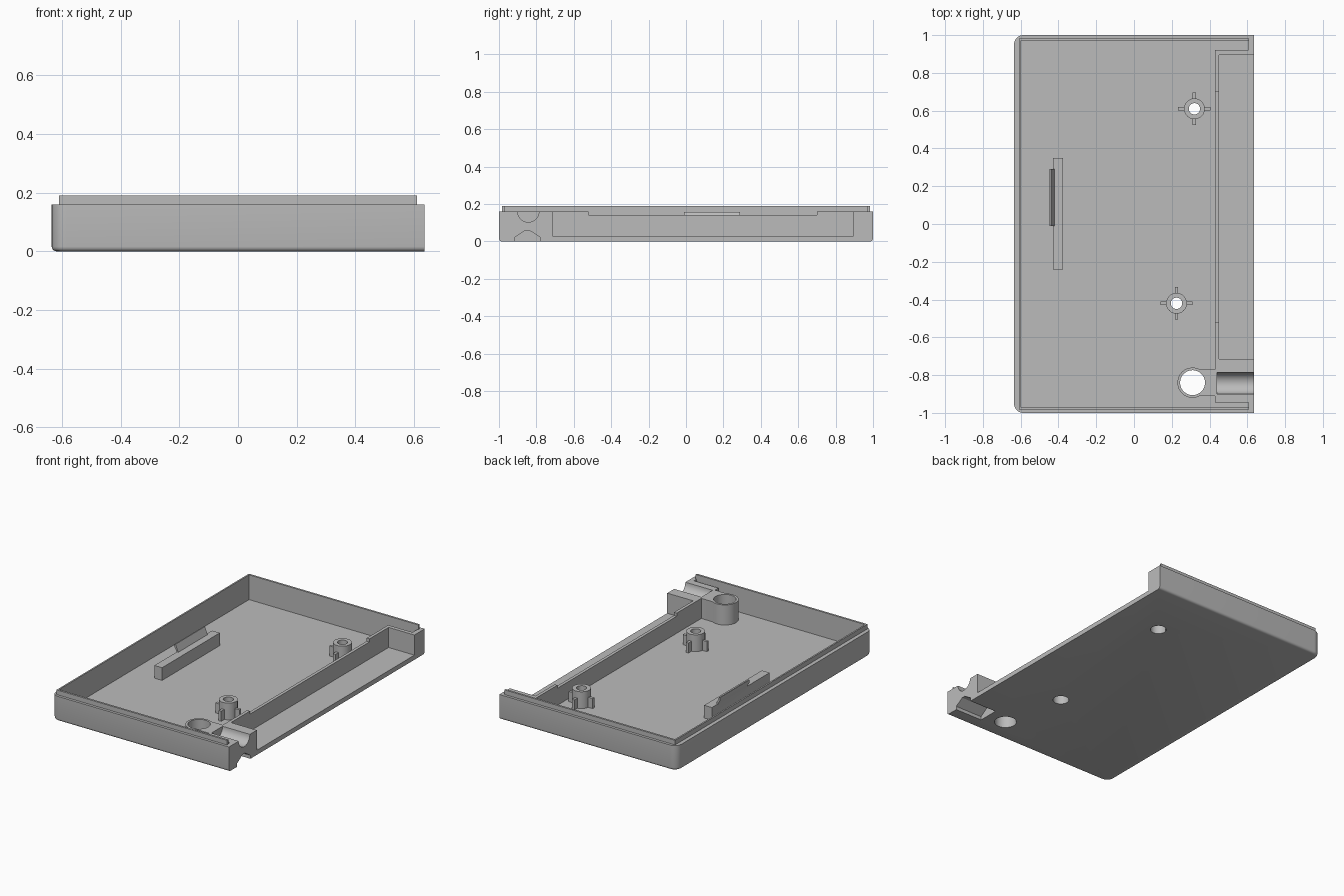
import bpy, bmesh
from math import sin, cos, pi, radians
from mathutils import Matrix

old = bpy.data.objects.get("Cube")
if old:
    bpy.data.objects.remove(old, do_unlink=True)

grey = bpy.data.materials.new("plain grey")
grey.use_nodes = True
colour = (0.5, 0.5, 0.5, 1)
grey.diffuse_color = colour
grey.node_tree.nodes["Principled BSDF"].inputs["Base Color"].default_value = colour


def finish(name, bm):
    bmesh.ops.recalc_face_normals(bm, faces=bm.faces[:])
    me = bpy.data.meshes.new(name)
    bm.to_mesh(me)
    bm.free()
    me.materials.append(grey)
    ob = bpy.data.objects.new(name, me)
    bpy.context.collection.objects.link(ob)
    return ob


def box(name, x, y, z):
    bm = bmesh.new()
    bmesh.ops.create_cube(bm, size=1)
    for v in bm.verts:
        v.co = [r[0] if c < 0 else r[1] for c, r in zip(v.co, (x, y, z))]
    return finish(name, bm)


def cylinder(name, x, y, r, z0, z1, sides=48):
    bm = bmesh.new()
    bmesh.ops.create_cone(bm, cap_ends=True, segments=sides, radius1=r, radius2=r,
                          depth=z1 - z0, matrix=Matrix.Translation((x, y, (z0 + z1) / 2)))
    return finish(name, bm)


def prism(name, pts, axis, a, b):
    """Extrude a 2D outline along the given axis from a to b."""
    bm = bmesh.new()
    place = {"x": lambda p: (a, p[0], p[1]), "y": lambda p: (p[0], a, p[1]),
             "z": lambda p: (p[0], p[1], a)}[axis]
    face = bm.faces.new([bm.verts.new(place(p)) for p in pts])
    new = bmesh.ops.extrude_face_region(bm, geom=[face])["geom"]
    shift = [(b - a) * (axis == k) for k in "xyz"]
    bmesh.ops.translate(bm, vec=shift, verts=[g for g in new if isinstance(g, bmesh.types.BMVert)])
    return finish(name, bm)


def combine(target, other, operation):
    """Apply a boolean and discard the second body."""
    mod = target.modifiers.new("join", "BOOLEAN")
    mod.operation, mod.object, mod.solver = operation, other, "EXACT"
    bpy.context.view_layer.update()
    me = bpy.data.meshes.new_from_object(
        target.evaluated_get(bpy.context.evaluated_depsgraph_get()))
    target.modifiers.clear()
    target.data = me
    bpy.data.objects.remove(other, do_unlink=True)


def add(target, other):
    combine(target, other, "UNION")


def cut(target, other):
    combine(target, other, "DIFFERENCE")


X, TOP, FLOOR = 0.635, 0.16, 0.03
HOLE = (0.31, -0.84)
POSTS = [(0.32, 0.61), (0.225, -0.42)]

# Outer body: two rounded corners and a softened bottom edge
R = 0.05
outline = [(X, -1), (X, 1)]
for cy, start in ((1 - R, pi / 2), (R - 1, pi)):
    for i in range(9):
        t = start + i * pi / 16
        outline.append((R - X + R * cos(t), cy + R * sin(t)))
tray = prism("case_tray", outline, "z", 0, TOP)
bm = bmesh.new()
bm.from_mesh(tray.data)
bottom = [e for e in bm.edges if all(v.co.z < 0.001 for v in e.verts)
          and not all(v.co.x > X - 0.001 for v in e.verts)]
bmesh.ops.bevel(bm, geom=bottom, offset=0.016, segments=4, profile=0.5, affect="EDGES")
bm.to_mesh(tray.data)
bm.free()

# Raised lip on three sides
add(tray, box("lip", (-0.61, 0.61), (-0.983, 0.983), (0.1, 0.19)))
cut(tray, box("lip_inside", (-0.6, 0.8), (-0.97, 0.97), (TOP, 0.3)))

# Main cavity, leaving the side wall and the hole sleeve standing
cavity = box("cavity", (-0.6, 0.605), (-0.97, 0.97), (FLOOR, 0.25))
cut(cavity, box("side_wall", (0.43, 0.8), (-0.945, 0.92), (-0.1, 0.4)))
cut(cavity, box("sleeve_web", (HOLE[0], 0.5), (-0.91, -0.77), (-0.1, 0.4)))
cut(cavity, cylinder("sleeve", *HOLE, 0.08, -0.1, 0.4))
cut(tray, cavity)

# Open side pocket and its lowered wall
cut(tray, box("pocket", (0.45, 0.8), (-0.715, 0.895), (FLOOR, 0.3)))
cut(tray, box("wall_step", (0.4, 0.5), (-0.52, 0.7), (0.14, 0.3)))

# Cable groove above and notch below the corner block
groove = [(-0.843 + 0.057 * cos(i * pi / 16), TOP + 0.057 * sin(i * pi / 16)) for i in range(32)]
cut(tray, prism("groove", groove, "x", 0.44, 0.8))
notch = [(-0.915, -0.1), (-0.915, 0.022), (-0.86, 0.058), (-0.836, 0.058), (-0.78, 0.022), (-0.78, -0.1)]
cut(tray, prism("notch", notch, "x", 0.44, 0.8))

# Screw posts with cross fins
for x, y in POSTS:
    add(tray, cylinder("post", x, y, 0.055, 0.015, 0.138))
    for dx, dy in ((1, 0), (-1, 0), (0, 1), (0, -1)):
        ends = [sorted((c + d * 0.045, c + d * 0.086)) if d else (c - 0.009, c + 0.009)
                for c, d in ((x, dx), (y, dy))]
        add(tray, box("fin", *ends, (0.017, 0.095)))
    cut(tray, cylinder("screw_hole", x, y, 0.03, -0.1, 0.3))
    cut(tray, cylinder("head_recess", x, y, 0.048, -0.1, 0.08))
cut(tray, cylinder("through_hole", *HOLE, 0.066, -0.1, 0.3))

# Retaining rail with a leaning catch
add(tray, box("rail", (-0.43, -0.375), (-0.24, 0.35), (0.012, 0.112)))
catch = [(-0.415, 0.1), (-0.44, 0.158), (-0.447, 0.158), (-0.447, 0.14), (-0.425, 0.1)]
add(tray, prism("catch", catch, "y", -0.01, 0.29))

bpy.ops.object.select_all(action="DESELECT")
tray.select_set(True)
bpy.context.view_layer.objects.active = tray
bpy.ops.object.shade_smooth_by_angle(angle=radians(30))
